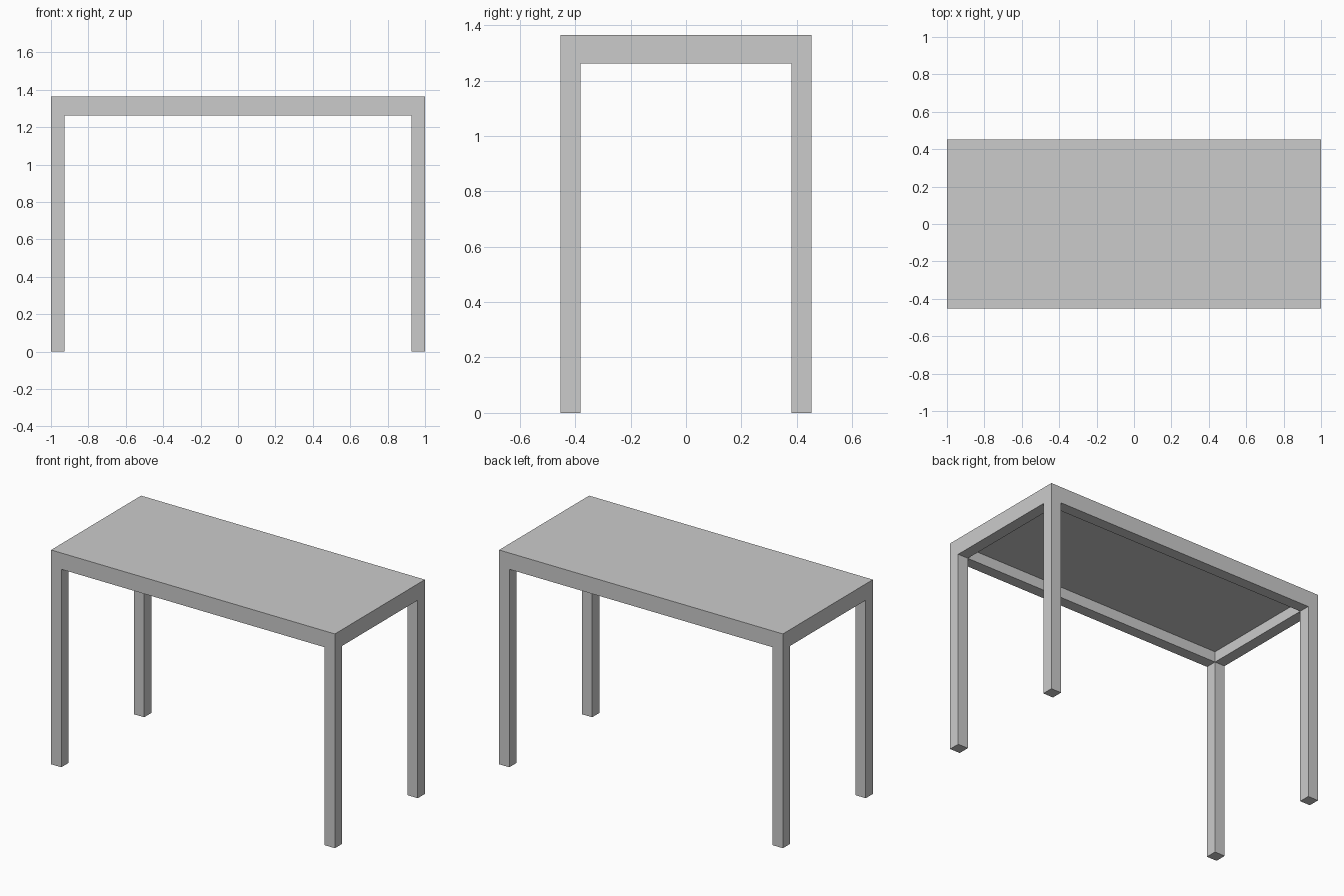
import bpy
import bmesh
from mathutils import Vector

if "Cube" in bpy.data.objects:
    bpy.data.objects.remove(bpy.data.objects["Cube"])

# Overall sizes
HALF_X, HALF_Y, HEIGHT = 1.0, 0.453, 1.365
LEG = 0.072        # leg and apron thickness
SLAB = 0.036       # tabletop thickness
APRON_Z = 1.261    # underside of the apron
IN_X, IN_Y = HALF_X - LEG, HALF_Y - LEG

bm = bmesh.new()


def pull_down(z, test):
    """Extrude the downward faces whose centre passes the test to height z."""
    bm.normal_update()
    low = min(v.co.z for v in bm.verts)
    faces = []
    for f in bm.faces:
        c = f.calc_center_median()
        if f.normal.z < -0.9 and abs(c.z - low) < 1e-4 and test(abs(c.x) > IN_X, abs(c.y) > IN_Y):
            faces.append(f)
    out = bmesh.ops.extrude_face_region(bm, geom=faces)["geom"]
    bmesh.ops.delete(bm, geom=[f for f in faces if f.is_valid], context='FACES_ONLY')
    for v in out:
        if isinstance(v, bmesh.types.BMVert):
            v.co.z = z


# Tabletop slab
bmesh.ops.create_cube(bm, size=1)
for v in bm.verts:
    v.co = Vector((v.co.x * 2 * HALF_X, v.co.y * 2 * HALF_Y,
                   HEIGHT - SLAB / 2 + v.co.z * SLAB))

# Cut lines along the inner edges of the apron
for axis, d in ((Vector((1, 0, 0)), IN_X), (Vector((0, 1, 0)), IN_Y)):
    for s in (-1, 1):
        bmesh.ops.bisect_plane(bm, geom=bm.verts[:] + bm.edges[:] + bm.faces[:],
                               plane_co=axis * d * s, plane_no=axis)

# Apron ring, then the four corner legs
pull_down(APRON_Z, lambda x, y: x or y)
pull_down(0.0, lambda x, y: x and y)

# Merge flat neighbouring faces
bmesh.ops.dissolve_limit(bm, angle_limit=0.01, verts=bm.verts[:], edges=bm.edges[:])
bmesh.ops.recalc_face_normals(bm, faces=bm.faces[:])

mesh = bpy.data.meshes.new("table")
bm.to_mesh(mesh)
bm.free()
table = bpy.data.objects.new("table", mesh)
bpy.context.collection.objects.link(table)
